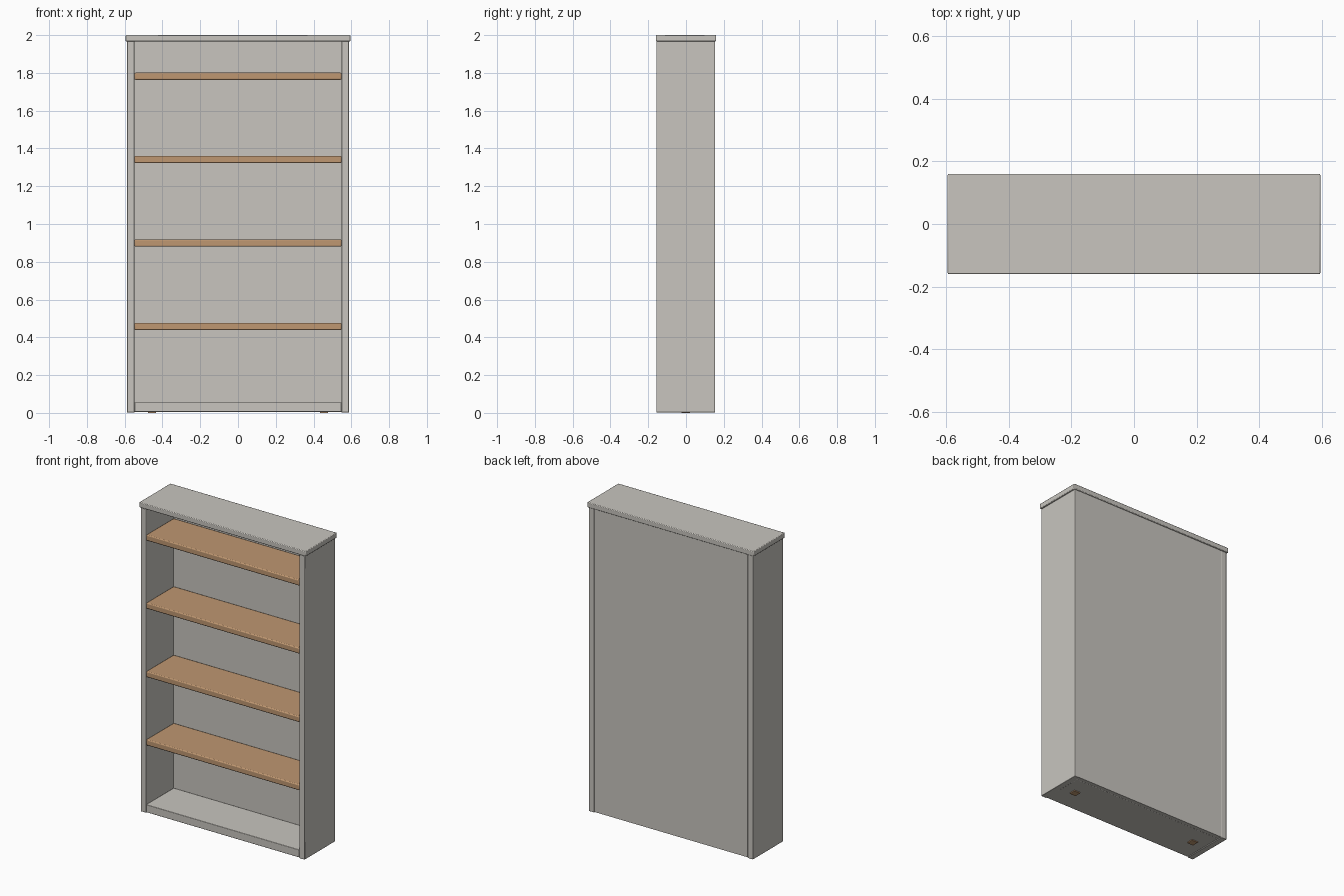
import bpy

if "Cube" in bpy.data.objects:
    bpy.data.objects.remove(bpy.data.objects["Cube"])


def material(name, rgb):
    m = bpy.data.materials.new(name)
    m.diffuse_color = (*rgb, 1)
    m.use_nodes = True
    m.node_tree.nodes["Principled BSDF"].inputs["Base Color"].default_value = m.diffuse_color
    return m


grey = material("warm_grey_paint", (0.58, 0.56, 0.52))
wood = material("light_wood", (0.52, 0.31, 0.165))


def board(name, x, y, z, mat, bevel=0.003):
    """Box spanning the given (min, max) ranges, with eased edges."""
    bpy.ops.mesh.primitive_cube_add(
        size=1, location=[(r[0] + r[1]) / 2 for r in (x, y, z)])
    ob = bpy.context.object
    ob.name = name
    ob.scale = [r[1] - r[0] for r in (x, y, z)]
    bpy.ops.object.transform_apply(location=False, rotation=False, scale=True)
    ob.data.materials.append(mat)
    if bevel:
        mod = ob.modifiers.new("eased_edges", 'BEVEL')
        mod.width = bevel
        mod.segments = 2
        bpy.ops.object.shade_smooth_by_angle()
    return ob


INNER, OUTER = 0.548, 0.587
FRONT, BACK, PANEL = -0.157, 0.154, 0.125

# Cabinet carcass
board("left_side", (-OUTER, -INNER), (FRONT, BACK), (0.002, 1.967), grey)
board("right_side", (INNER, OUTER), (FRONT, BACK), (0.002, 1.967), grey)
board("top_board", (-0.596, 0.596), (-0.16, 0.16), (1.967, 2.0), grey, 0.004)
board("bottom_board", (-INNER, INNER), (FRONT, PANEL), (0.006, 0.056), grey)
board("back_panel", (-INNER, INNER), (PANEL, BACK - 0.002), (0.006, 1.967), grey, 0)

# Shelves with a softened edge
for i, z in enumerate((0.458, 0.899, 1.342, 1.782)):
    board(f"shelf_{i + 1}", (-INNER, INNER), (FRONT, PANEL),
          (z - 0.019, z + 0.019), wood, 0.006)

# Small foot pads under the base
for name, x in (("left_foot_pad", -0.455), ("right_foot_pad", 0.455)):
    board(name, (x - 0.022, x + 0.022), (-0.024, 0.02), (0, 0.007), wood, 0)
